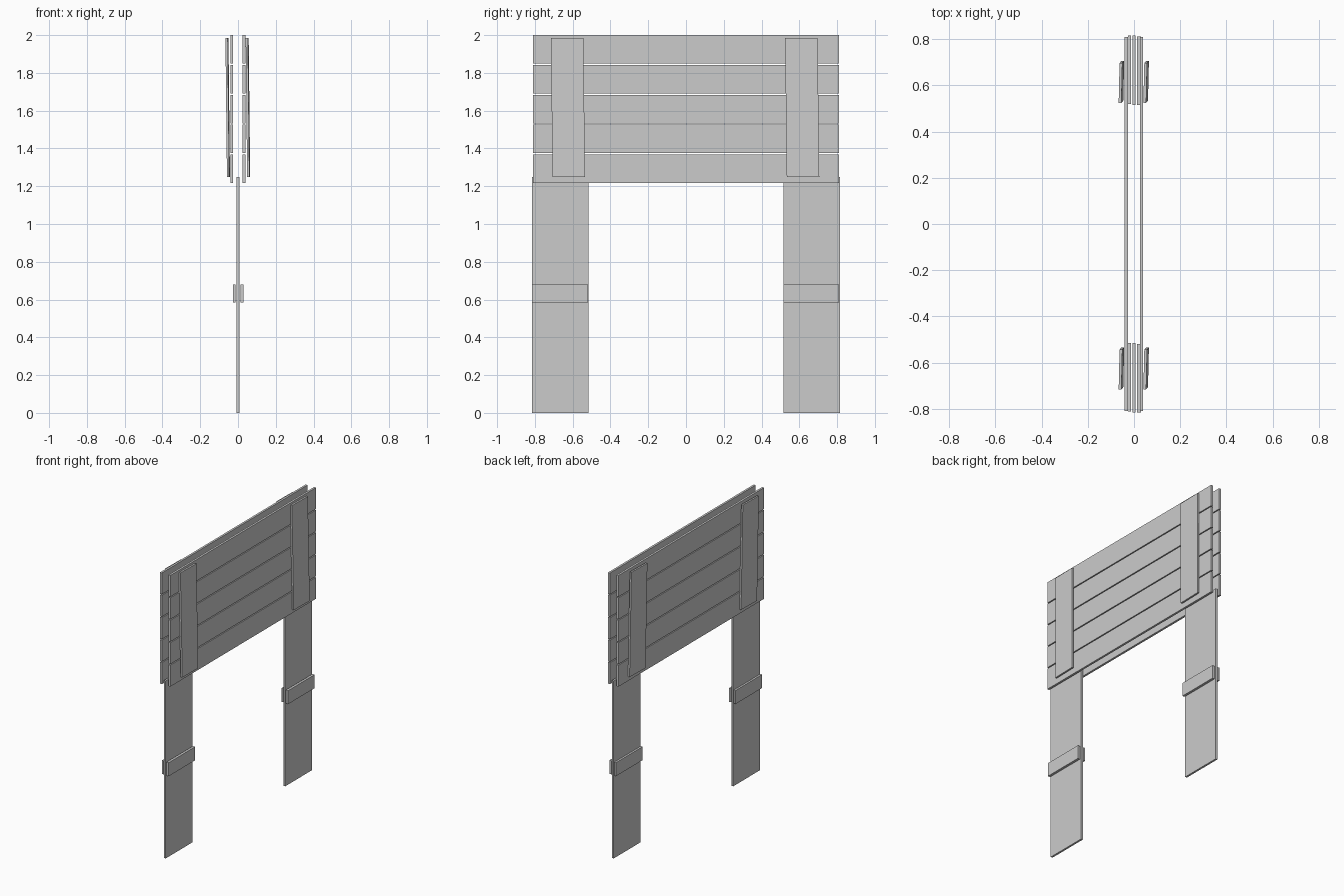
import bpy, bmesh
from mathutils import Vector

if "Cube" in bpy.data.objects:
    bpy.data.objects.remove(bpy.data.objects["Cube"])


def board(name, lo, hi, lean_x=0.0, lean_y=0.0, twist=0.0):
    """Box between two corners; lean shifts the top end, twist skews x across y."""
    lo, hi = Vector(lo), Vector(hi)
    mid, size = (lo + hi) / 2, hi - lo
    bm = bmesh.new()
    bmesh.ops.create_cube(bm, size=1)
    for v in bm.verts:
        u = v.co.copy()
        v.co = Vector((u.x * size.x + u.z * lean_x + u.y * twist,
                       u.y * size.y + u.z * lean_y,
                       u.z * size.z))
    me = bpy.data.meshes.new(name)
    bm.to_mesh(me)
    bm.free()
    ob = bpy.data.objects.new(name, me)
    ob.location = mid
    bpy.context.collection.objects.link(ob)
    return ob


# Two upright legs with a small cleat on each face
for end, y0, y1 in (("near", -0.815, -0.515), ("far", 0.515, 0.815)):
    board(f"leg_{end}", (-0.007, y0, 0), (0.007, y1, 1.25))
    board(f"cleat_left_{end}", (-0.026, y0 + 0.004, 0.585), (-0.012, y1, 0.68))
    board(f"cleat_right_{end}", (0.013, y0, 0.585), (0.030, y1 - 0.004, 0.68))

# Five horizontal planks on each side of the sign panel
for side, x0, x1 in (("left", -0.041, -0.026), ("right", 0.025, 0.040)):
    for i in range(5):
        top = 2.0 - i * 0.158
        board(f"plank_{side}_{i + 1}", (x0, -0.81, top - 0.151), (x1, 0.81, top))

# Slightly crooked battens holding the planks together
for side, xc in (("left", -0.0545), ("right", 0.0525)):
    for end, yc in (("near", -0.625), ("far", 0.615)):
        board(f"batten_{side}_{end}", (xc - 0.006, yc - 0.086, 1.248),
              (xc + 0.006, yc + 0.086, 1.985),
              lean_x=-0.008, lean_y=-0.009, twist=0.004)
